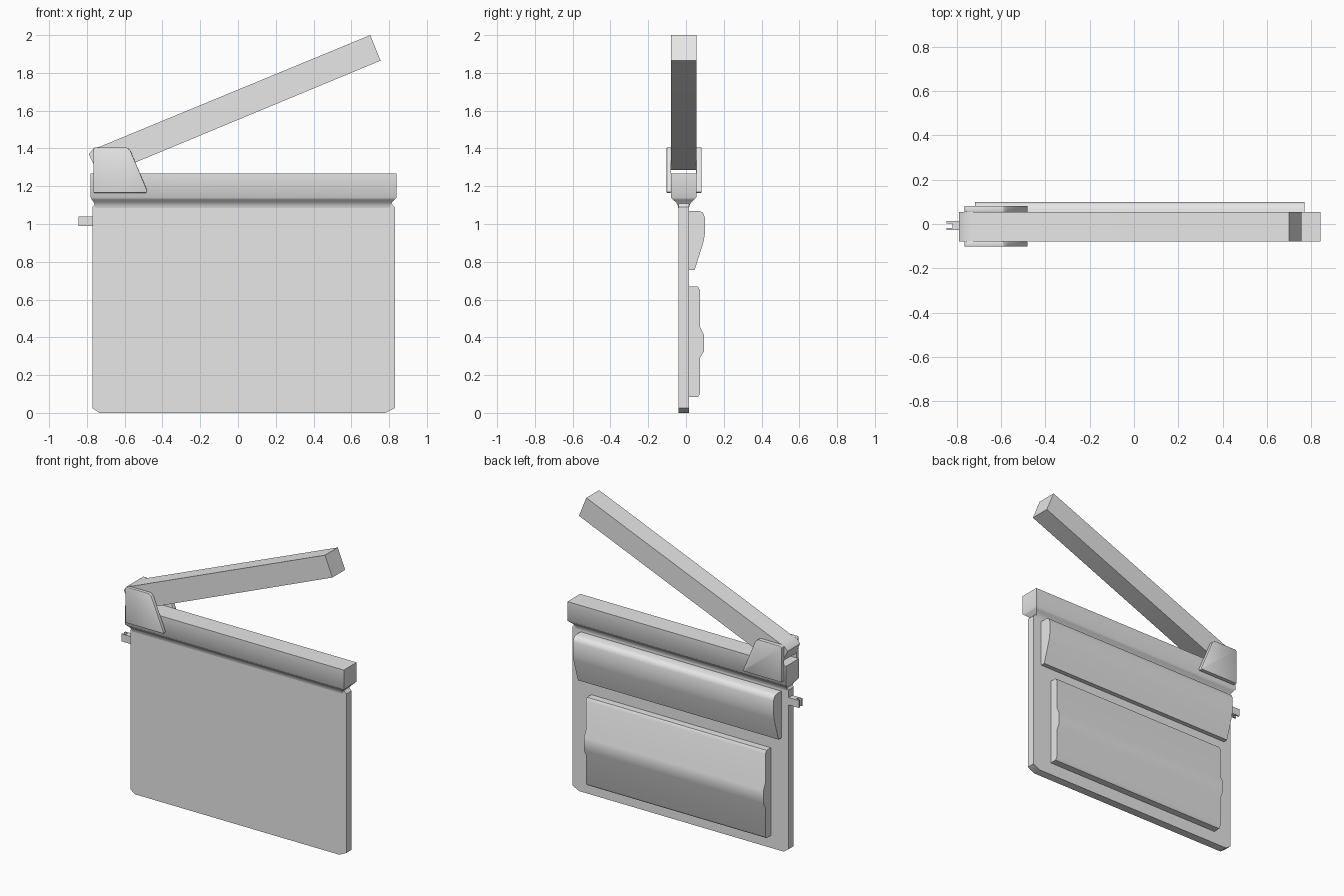
import bpy, bmesh, math
from mathutils import Vector

cube = bpy.data.objects.get("Cube")
if cube:
    bpy.data.objects.remove(cube, do_unlink=True)

grey = bpy.data.materials.new("plain grey")
grey.use_nodes = True
grey.diffuse_color = (0.8, 0.8, 0.8, 1)
grey.node_tree.nodes["Principled BSDF"].inputs["Base Color"].default_value = (0.8, 0.8, 0.8, 1)


def loft(name, rings, angle=30, bevel=0):
    """Skin equal-length rings of points, cap both ends, and shade by angle."""
    bm = bmesh.new()
    loops = [[bm.verts.new(p) for p in ring] for ring in rings]
    n = len(loops[0])
    for a, b in zip(loops, loops[1:]):
        for i in range(n):
            j = (i + 1) % n
            bm.faces.new((a[i], a[j], b[j], b[i]))
    bm.faces.new(loops[0][::-1])
    bm.faces.new(loops[-1])
    bmesh.ops.recalc_face_normals(bm, faces=bm.faces[:])
    mesh = bpy.data.meshes.new(name)
    bm.to_mesh(mesh)
    bm.free()
    mesh.materials.append(grey)
    obj = bpy.data.objects.new(name, mesh)
    bpy.context.collection.objects.link(obj)
    bpy.ops.object.select_all(action="DESELECT")
    obj.select_set(True)
    bpy.context.view_layer.objects.active = obj
    if bevel:
        mod = obj.modifiers.new("soft edge", "BEVEL")
        mod.width = bevel
        mod.segments = 2
        bpy.ops.object.modifier_apply(modifier=mod.name)
    bpy.ops.object.shade_smooth_by_angle(angle=math.radians(angle))
    return obj


def plate(name, outline, y0, y1, **kw):
    """Extrude an x-z outline through y."""
    return loft(name, [[(x, y, z) for x, z in outline] for y in (y0, y1)], **kw)


def ridge(name, profile, x0, x1):
    """Extrude a y-z profile along x."""
    return loft(name, [[(x, y, z) for y, z in profile] for x in (x0, x1)], angle=50)


def box(name, x0, x1, y0, y1, z0, z1):
    return plate(name, [(x0, z0), (x1, z0), (x1, z1), (x0, z1)], y0, y1)


# Main board with clipped corners
plate("slate_board", [(-0.77, 0.025), (-0.735, 0), (0.78, 0), (0.83, 0.025),
                      (0.83, 1.09), (0.81, 1.11), (-0.755, 1.11), (-0.77, 1.09)],
      -0.04, 0.016)

# Fixed rail, curving in to meet the board
sections = [(1.268, 0), (1.14, 0), (1.128, 0.012), (1.115, 0.027), (1.10, 0.036), (1.085, 0.039)]
rings = []
for z, inset in sections:
    x0, x1, y0, y1 = -0.78 + inset * 0.6, 0.84 - inset * 0.9, -0.08 + inset, 0.055 - inset
    rings.append([(x0, y0, z), (x1, y0, z), (x1, y1, z), (x0, y1, z)])
loft("fixed_rail", rings, angle=50)

# Raised clapper arm with a rounded hinge end
plate("clapper_arm", [(0.70, 2.0), (-0.73, 1.41), (-0.765, 1.40), (-0.79, 1.37), (-0.755, 1.295),
                      (-0.70, 1.285), (-0.63, 1.29), (0.755, 1.865)],
      -0.08, 0.055, angle=45)

# Hinge cheeks on both sides of the arm
cheek = [(-0.765, 1.165), (-0.765, 1.398), (-0.757, 1.406), (-0.59, 1.406), (-0.57, 1.39),
         (-0.48, 1.175), (-0.485, 1.165)]
plate("hinge_cheek_front", cheek, -0.102, -0.079, bevel=0.003)
plate("hinge_cheek_back", cheek, 0.054, 0.082, bevel=0.003)

# Forked peg on the right edge
box("peg_base", -0.818, -0.76, -0.027, 0.013, 0.99, 1.04)
for side, y in (("front", -0.027), ("back", 0.003)):
    box("peg_prong_" + side, -0.845, -0.815, y, y + 0.01, 0.99, 1.04)

# Moulded ridges on the back
ridge("upper_back_ridge", [(0.01, 1.07), (0.07, 1.07), (0.09, 1.06), (0.1, 1.035), (0.1, 0.95),
                           (0.094, 0.91), (0.046, 0.757), (0.01, 0.757)], -0.718, 0.768)
ridge("lower_back_ridge", [(0.01, 0.67), (0.062, 0.67), (0.074, 0.65), (0.074, 0.455),
                           (0.094, 0.415), (0.094, 0.325), (0.074, 0.29), (0.074, 0.10),
                           (0.062, 0.083), (0.01, 0.083)], -0.64, 0.69)
